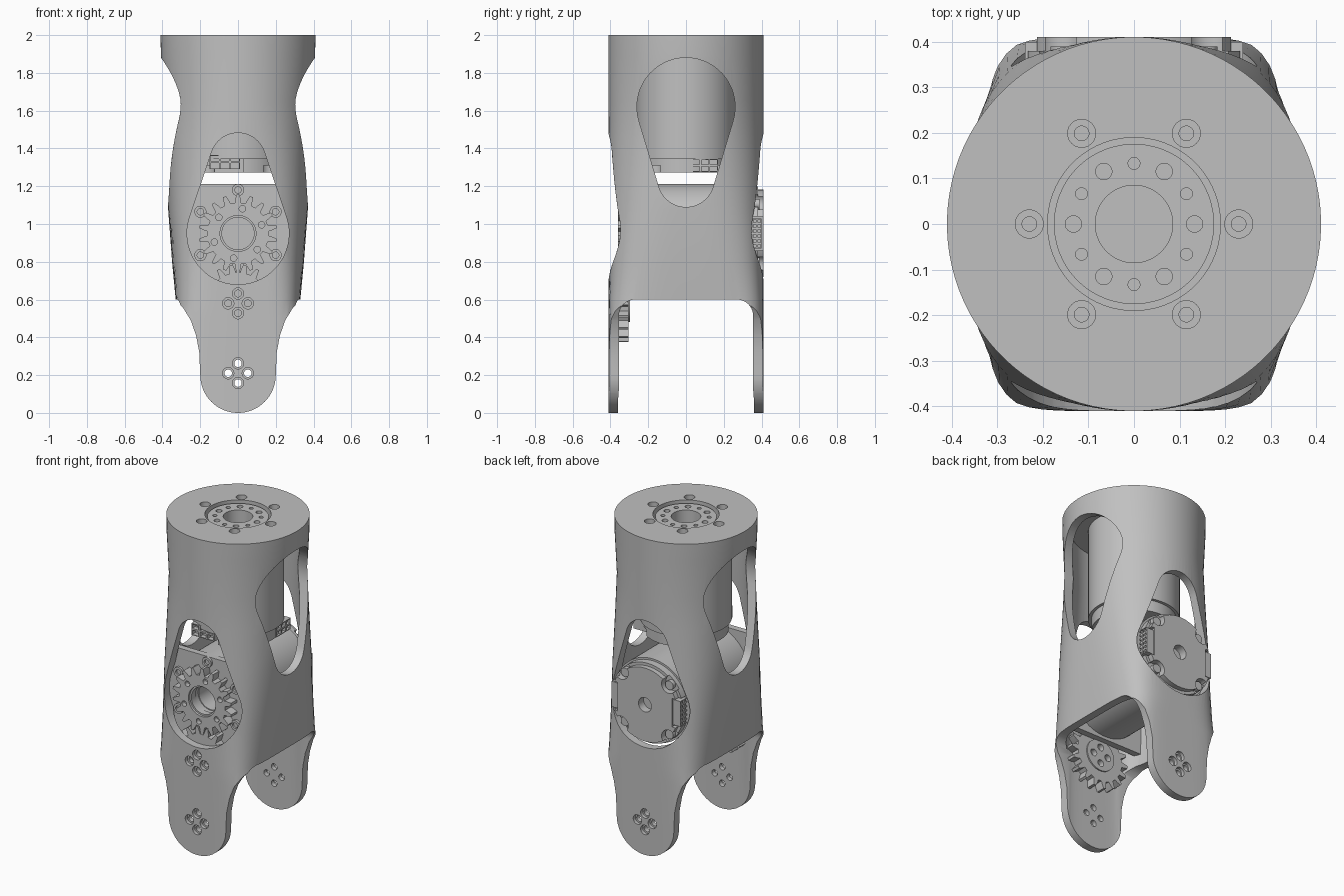
import bpy, bmesh
from math import sin, cos, pi, asin, radians

if "Cube" in bpy.data.objects:
    bpy.data.objects.remove(bpy.data.objects["Cube"])

grey = bpy.data.materials.new("plain_grey")
grey.use_nodes = True
GREY = (0.53, 0.53, 0.53, 1)
grey.diffuse_color = GREY
for node in grey.node_tree.nodes:
    if node.type == 'BSDF_PRINCIPLED':
        node.inputs["Base Color"].default_value = GREY


# ---------- helpers ----------
def finish_mesh(name, bm):
    bmesh.ops.recalc_face_normals(bm, faces=bm.faces[:])
    mesh = bpy.data.meshes.new(name)
    bm.to_mesh(mesh)
    bm.free()
    mesh.materials.append(grey)
    ob = bpy.data.objects.new(name, mesh)
    bpy.context.collection.objects.link(ob)
    return ob


def prism(name, outlines, axis, a, b):
    """Extrude one or more flat outlines along an axis from a to b."""
    place = {'x': lambda u, v, t: (t, u, v),
             'y': lambda u, v, t: (u, t, v),
             'z': lambda u, v, t: (u, v, t)}[axis]
    bm = bmesh.new()
    for pts in outlines:
        lo = [bm.verts.new(place(u, v, a)) for u, v in pts]
        hi = [bm.verts.new(place(u, v, b)) for u, v in pts]
        bm.faces.new(lo)
        bm.faces.new(hi[::-1])
        for i in range(len(lo)):
            j = (i + 1) % len(lo)
            bm.faces.new((lo[i], hi[i], hi[j], lo[j]))
    return finish_mesh(name, bm)


def boolean(ob, cutter, operation='DIFFERENCE'):
    mod = ob.modifiers.new("cut", 'BOOLEAN')
    mod.operation, mod.object, mod.solver = operation, cutter, 'EXACT'
    bpy.context.view_layer.update()
    deps = bpy.context.evaluated_depsgraph_get()
    mesh = bpy.data.meshes.new_from_object(ob.evaluated_get(deps))
    ob.modifiers.clear()
    ob.data = mesh
    bpy.data.objects.remove(cutter)


def cut(ob, outlines, axis, a, b):
    boolean(ob, prism("cutter", outlines, axis, a, b))


def circle(r, u=0, v=0, n=48):
    return [(u + r * cos(2 * pi * (i + .5) / n), v + r * sin(2 * pi * (i + .5) / n))
            for i in range(n)]


def ring_of(count, dist, r, v=0, start=0):
    return [circle(r, dist * cos(start + 2 * pi * i / count),
                   v + dist * sin(start + 2 * pi * i / count), 20) for i in range(count)]


def rect(u0, u1, v0, v1):
    return [(u0, v0), (u1, v0), (u1, v1), (u0, v1)]


def teardrop(v_big, r_big, v_small, r_small, n=32):
    d = v_small - v_big
    s = 1 if d > 0 else -1
    t = asin((r_big - r_small) / abs(d))
    arc = lambda v, r, a0, a1: [(r * cos(a0 + (a1 - a0) * i / n),
                                 v + s * r * sin(a0 + (a1 - a0) * i / n)) for i in range(n + 1)]
    return arc(v_small, r_small, t, pi - t) + arc(v_big, r_big, pi - t, 2 * pi + t)


def gear_outline(teeth, root, tip, v, phase):
    pts = []
    for k in range(teeth):
        for offset, r in ((-.30, root), (-.24, root + .016), (-.11, tip),
                          (.11, tip), (.24, root + .016), (.30, root)):
            a = phase + 2 * pi * (k + offset) / teeth
            pts.append((r * cos(a), v + r * sin(a)))
    return pts


# height, half width in x, squareness of the cross-section
SECTIONS = [(-.1, .33, 6), (.5, .33, 6), (.6, .33, 5), (.8, .349, 3.6), (1.08, .37, 2.8),
            (1.25, .375, 2.5), (1.45, .383, 2.2), (1.65, .39, 2), (1.89, .408, 2), (2, .411, 2)]


def loft(name, inset, top, n=96):
    bm = bmesh.new()
    rings = []
    for z, w, p in SECTIONS:
        ring = []
        for i in range(n):
            a = 2 * pi * (i + .5) / n
            c, s = cos(a), sin(a)
            k = (abs(c) ** p + abs(s) ** p) ** (-1 / p)
            ring.append(bm.verts.new(((w - inset) * c * k, (.411 - inset) * s * k, min(z, top))))
        rings.append(ring)
    for lo, hi in zip(rings, rings[1:]):
        for i in range(n):
            bm.faces.new((lo[i], lo[(i + 1) % n], hi[(i + 1) % n], hi[i]))
    bm.faces.new(rings[0])
    bm.faces.new(rings[-1])
    return finish_mesh(name, bm)


AXIS_Z, GEAR_Z, PIVOT_Z = .95, .58, .21

# ---------- outer shell with two legs ----------
shell = loft("outer_shell", 0, 2)
cavity = loft("cavity", .05, 1.93)
cavity.location.z = -.003
boolean(shell, cavity)

side = [(.5, 2.1), (.5, .602), (.335, .6), (.29, .555), (.25, .49), (.222, .41), (.205, .32)]
foot = [(.2 * cos(pi * i / 32), .2 - .2 * sin(pi * i / 32)) for i in range(33)]
boolean(shell, prism("leg_profile", [side + foot + [(-u, v) for u, v in side[::-1]]], 'y', -1, 1),
        'INTERSECT')

corner = [(.27 + .085 * cos(pi * i / 20), .515 + .085 * sin(pi * i / 20)) for i in range(11)]
cut(shell, [[(.355, -.2)] + corner + [(-u, v) for u, v in corner[::-1]] + [(-.355, -.2)]], 'x', -1, 1)

# windows: front and back, then both sides
cut(shell, [teardrop(AXIS_Z, .27, 1.335, .147)], 'y', -1, 1)
cut(shell, [teardrop(1.62, .26, 1.24, .15)], 'x', -1, 1)

# pivot holes and their counterbores, one leg at a time
for s in (-1, 1):
    cut(shell, ring_of(4, .052, .02, PIVOT_Z), 'y', s * .5, s * .3)
    cut(shell, ring_of(4, .052, .03, PIVOT_Z), 'y', s * .5, s * .39)
cut(shell, ring_of(4, .052, .018, GEAR_Z), 'y', -.5, -.3)
cut(shell, ring_of(4, .052, .03, GEAR_Z), 'y', -.5, -.39)

# top opening and screw seats
cut(shell, [circle(.19, n=64)], 'z', 1.8, 2.1)
cut(shell, ring_of(6, .23, .031), 'z', 1.97, 2.1)
cut(shell, ring_of(6, .23, .016), 'z', 1.95, 2.1)

# ---------- upper motor ----------
rotor = prism("upper_rotor", [circle(.176, n=64)], 'z', 1.9, 1.985)
cut(rotor, [circle(.085)], 'z', 1.8, 2.1)
cut(rotor, ring_of(6, .133, .018), 'z', 1.93, 2.1)
cut(rotor, ring_of(6, .133, .013, start=pi / 6), 'z', 1.96, 2.1)

upper = prism("upper_motor_body", [circle(.263, n=64)], 'z', 1.345, 1.94)
cut(upper, [circle(.085)], 'z', 1.7, 2.1)
upper_cap = prism("upper_motor_cap", [circle(.245, n=64)], 'z', 1.272, 1.35)
cut(upper_cap, [rect(-.17, .03, -.3, -.17)], 'z', 1.2, 1.4)
cut(upper_cap, ring_of(4, .245, .05, 0, pi / 4), 'z', 1.2, 1.31)


def connector(name, axis, a, b, u0, u1, v0, v1, pocket_a, pocket_b, cols, rows):
    ob = prism(name, [rect(u0, u1, v0, v1)], axis, a, b)
    du, dv, g = (u1 - u0) / cols, (v1 - v0) / rows, .005
    cut(ob, [rect(u0 + i * du + g, u0 + (i + 1) * du - g, v0 + j * dv + g, v0 + (j + 1) * dv - g)
             for i in range(cols) for j in range(rows)], axis, pocket_a, pocket_b)


connector("upper_front_connector", 'y', -.25, -.15, -.15, .01, 1.29, 1.365, -.4, -.22, 3, 2)
connector("upper_side_connector", 'x', .1, .25, .03, .17, 1.275, 1.345, .23, .4, 3, 2)

# ---------- lower motor, lying front to back ----------
plate = prism("motor_mount_plate", [rect(-.5, .5, .67, 1.212)], 'y', -.3, -.26)
boolean(plate, loft("plate_limit", .015, 1.99), 'INTERSECT')
cut(plate, [circle(.09, 0, AXIS_Z)], 'y', -.5, 0)

bolts = prism("mount_bolts", ring_of(6, .23, .032, AXIS_Z, pi / 6), 'y', -.315, -.29)
cut(bolts, ring_of(6, .23, .017, AXIS_Z, pi / 6), 'y', -.4, -.303)

lower = prism("lower_motor_body", [circle(.262, 0, AXIS_Z, 64)], 'y', -.27, .335)
cut(lower, [circle(.085, 0, AXIS_Z)], 'y', -.5, -.1)

# stepped end cap, notched for the screws and the side connectors
for name, r, y0, y1 in (("lower_motor_cap", .25, .33, .38), ("lower_cap_face", .232, .378, .411)):
    cap = prism(name, [circle(r, 0, AXIS_Z, 64)], 'y', y0, y1)
    cut(cap, [circle(.045, 0, AXIS_Z)], 'y', .36, .5)
    cut(cap, ring_of(4, .235, .05, AXIS_Z, pi / 4), 'y', .365, .5)
    cut(cap, [rect(-.4, -.19, .86, 1.04), rect(.19, .4, .86, 1.04)], 'y', .3, .5)
prism("cap_screws", ring_of(4, .22, .028, AXIS_Z, pi / 4), 'y', .33, .39)
for label, s in (("left", 1), ("right", -1)):
    ends = sorted((s * .16, s * .24))
    pocket = sorted((s * .22, s * .3))
    connector(label + "_connector", 'x', *ends, .33, .4, .87, 1.03, *pocket, 3, 6)

# ---------- gear pair ----------
drive = prism("drive_gear", [gear_outline(18, .163, .207, AXIS_Z, radians(10))], 'y', -.36, -.302)
cut(drive, [circle(.085, 0, AXIS_Z)], 'y', -1, 0)
cut(drive, [circle(.095, 0, AXIS_Z)], 'y', -1, -.345)
cut(drive, ring_of(6, .133, .017, AXIS_Z, radians(20)), 'y', -1, -.33)

fixed = prism("fixed_gear", [gear_outline(18, .163, .207, GEAR_Z, 0)], 'y', -.362, -.304)
hub = prism("fixed_gear_hub", [circle(.1, 0, GEAR_Z)], 'y', -.31, -.296)
for part in (fixed, hub):
    cut(part, ring_of(4, .052, .022, GEAR_Z), 'y', -.33, -.2)

# ---------- shading ----------
for ob in list(bpy.context.scene.objects):
    if ob.type == 'MESH' and grey.name in ob.data.materials:
        bpy.ops.object.select_all(action='DESELECT')
        ob.select_set(True)
        bpy.context.view_layer.objects.active = ob
        bpy.ops.object.shade_smooth_by_angle(angle=radians(30))
